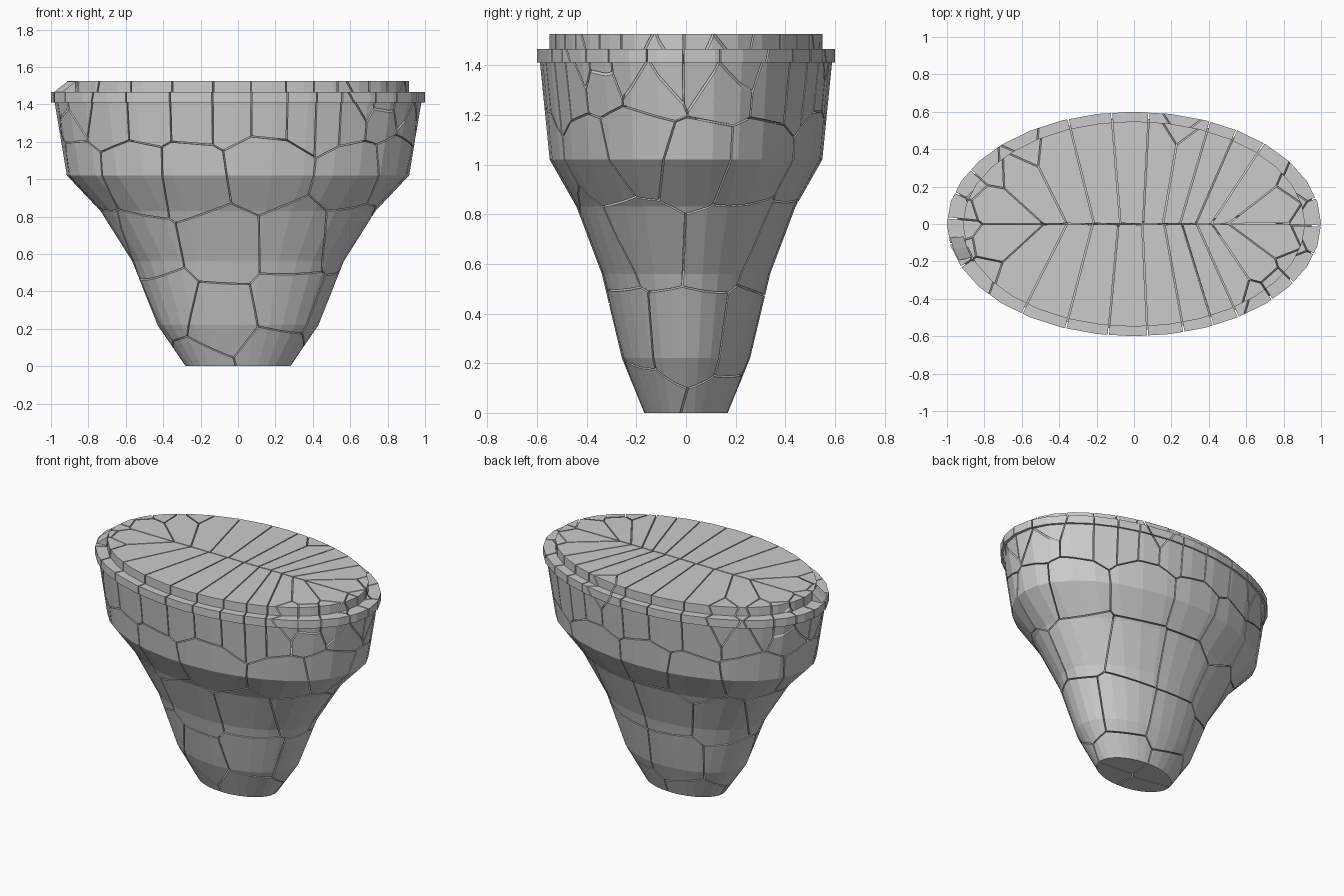
import bpy, bmesh, math, random
from mathutils import Vector

if "Cube" in bpy.data.objects:
    bpy.data.objects.remove(bpy.data.objects["Cube"])

random.seed(4)
ASPECT = 0.6      # ellipse depth / width
SIDES = 32
GAP = 0.0035      # half width of a crack

# Profile of the oval pedestal: (half width, height)
PROFILE = [(0.28, 0), (0.43, 0.22), (0.565, 0.56), (0.735, 0.83), (0.915, 1.02),
           (0.98, 1.41), (1.0, 1.41), (1.0, 1.465), (0.915, 1.465), (0.915, 1.525)]


def oval(r, deg, z):
    a = math.radians(deg)
    return Vector((r * math.cos(a), r * ASPECT * math.sin(a), z))


def solid():
    bm = bmesh.new()
    rings = [[bm.verts.new(oval(r, 360 * i / SIDES, z)) for i in range(SIDES)]
             for r, z in PROFILE]
    for lo, hi in zip(rings, rings[1:]):
        for i in range(SIDES):
            j = (i + 1) % SIDES
            bm.faces.new((lo[i], lo[j], hi[j], hi[i]))
    bm.faces.new(rings[0][::-1])
    bm.faces.new(rings[-1])
    return bm


def add_object(name, bm):
    bmesh.ops.recalc_face_normals(bm, faces=bm.faces)
    mesh = bpy.data.meshes.new(name)
    bm.to_mesh(mesh)
    bm.free()
    ob = bpy.data.objects.new(name, mesh)
    bpy.context.collection.objects.link(ob)


# Shard centres: a mirrored top row gives the straight central crack
seeds = []
for deg in (14, 36, 49, 59, 69, 79, 91, 104, 121, 139, 164):
    for side in (1, -1):
        shift = 0 if side > 0 else random.uniform(-1.5, 1.5)
        seeds.append(("top_shard", oval(0.88, side * (deg + shift), 1.39)))

# Lower rows, roughly staggered
for name, r, z, count, start in (("upper_shard", 0.86, 1.0, 13, 8),
                                 ("middle_shard", 0.6, 0.67, 9, 20),
                                 ("lower_shard", 0.42, 0.3, 7, 5),
                                 ("base_shard", 0.28, 0.02, 4, 40)):
    for i in range(count):
        deg = start + 360 * i / count + random.uniform(-7, 7)
        seeds.append((name, oval(r, deg, z + random.uniform(-0.06, 0.06))))

# Small chips along the rim, mostly at the two narrow ends
for deg in (4, -6, 22, -24, -38, -46, 158, 170, 184, 196, 208, 145, 75, 128):
    seeds.append(("rim_chip", oval(0.99, deg, 1.44)))

# Cut one cell of the solid around each centre
for n, (name, p) in enumerate(seeds):
    bm = solid()
    others = sorted((q for m, (_, q) in enumerate(seeds) if m != n),
                    key=lambda q: (q - p).length)
    for q in others:
        normal = (q - p).normalized()
        reach = max((v.co - p).length for v in bm.verts)
        if (q - p).length / 2 > reach:
            break
        cut = bmesh.ops.bisect_plane(
            bm, geom=bm.verts[:] + bm.edges[:] + bm.faces[:], dist=1e-6,
            plane_co=(p + q) / 2 - normal * GAP, plane_no=normal, clear_outer=True)
        edges = [e for e in cut["geom_cut"] if isinstance(e, bmesh.types.BMEdge)
                 and e.is_valid and e.is_boundary]
        if edges:
            bmesh.ops.holes_fill(bm, edges=edges, sides=0)
        if not bm.verts:
            break
    if bm.faces:
        add_object(f"{name}_{n:02d}", bm)
    else:
        bm.free()

# Loose sloping chip on the ledge at the left end
bm = bmesh.new()
for deg in (187, 193, 199):
    for r, z in ((0.99, 1.467), (0.918, 1.467), (0.918, 1.523)):
        bm.verts.new(oval(r, deg, z))
bmesh.ops.convex_hull(bm, input=bm.verts)
add_object("ledge_chip", bm)
